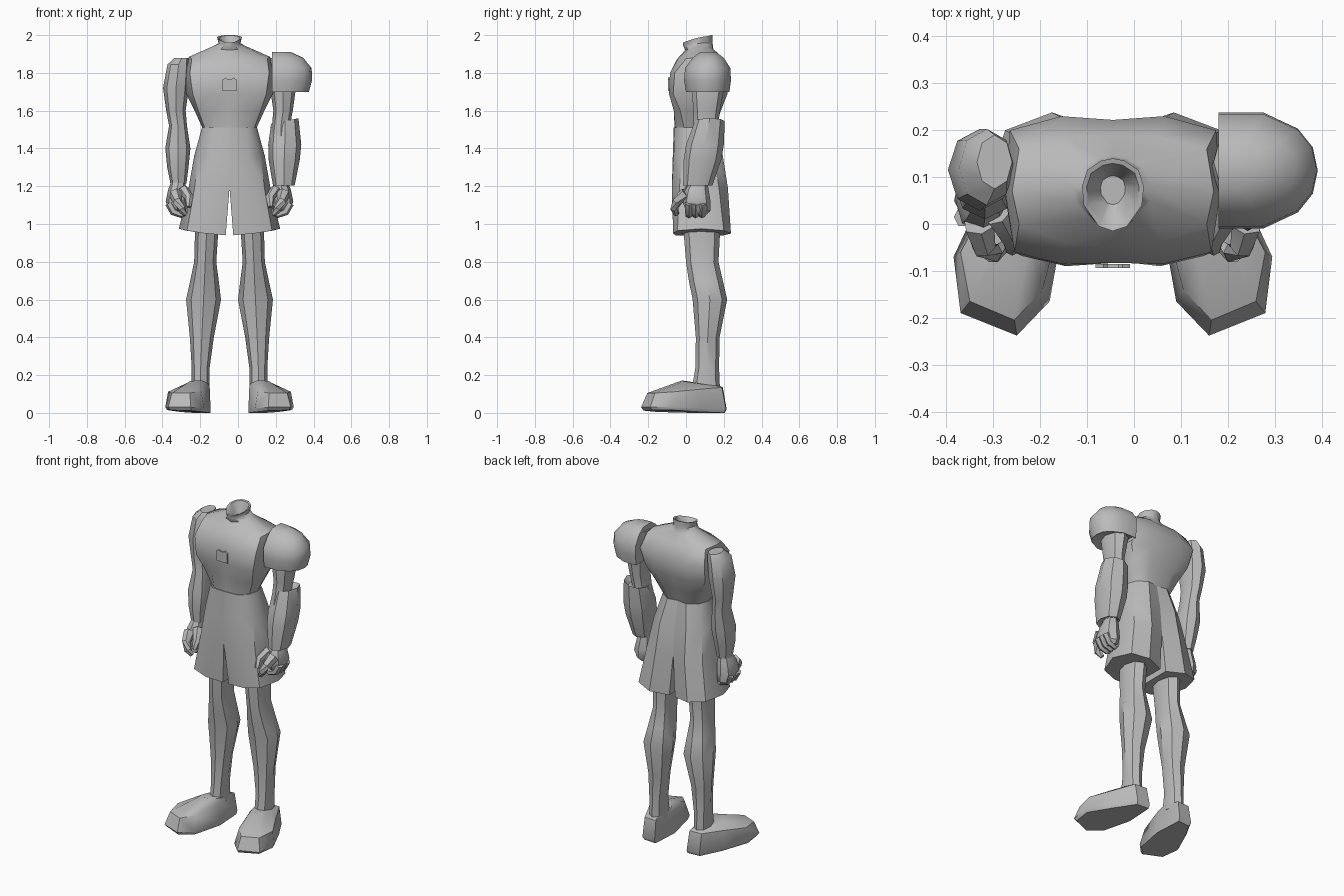
import bpy, bmesh, math
from mathutils import Vector

CX = -0.045  # body centre line

grey = bpy.data.materials.new("plain grey")
grey.diffuse_color = (0.5, 0.5, 0.5, 1)


def loft(name, rings, side=1, angle=40):
    """Skin closed rings of (u, y, z) points; u is measured from the body centre."""
    bm = bmesh.new()
    rows = [[bm.verts.new((CX + side * u, y, z)) for u, y, z in r] for r in rings]
    n = len(rows[0])
    for a, b in zip(rows, rows[1:]):
        for i in range(n):
            j = (i + 1) % n
            bm.faces.new((a[i], a[j], b[j], b[i]))
    bm.faces.new(rows[0])
    bm.faces.new(rows[-1])
    bmesh.ops.recalc_face_normals(bm, faces=bm.faces)
    me = bpy.data.meshes.new(name)
    bm.to_mesh(me)
    bm.free()
    ob = bpy.data.objects.new(name, me)
    bpy.context.collection.objects.link(ob)
    me.materials.append(grey)
    bpy.ops.object.select_all(action='DESELECT')
    ob.select_set(True)
    bpy.context.view_layer.objects.active = ob
    bpy.ops.object.shade_smooth_by_angle(angle=math.radians(angle))
    return ob


def oval(z, u0, u1, y0, y1, tilt=0.0, n=8):
    """Ring filling a box in u and y; tilt raises the outer side."""
    pts = []
    for i in range(n):
        a = 2 * math.pi * i / n
        c, s = math.cos(a), math.sin(a)
        pts.append(((u0 + u1) / 2 + c * (u1 - u0) / 2,
                    (y0 + y1) / 2 + s * (y1 - y0) / 2, z + tilt * c))
    return pts


def sym(half):
    """Mirror a half section running from front centre to back centre."""
    return half + [(-u, y, z) for u, y, z in half[-2:0:-1]]


def level(z, pts):
    return [(u, y, z) for u, y in pts]


def tube(name, path, radii, side):
    rings = []
    for i, p in enumerate(path):
        d = Vector(path[min(i + 1, len(path) - 1)]) - Vector(path[max(i - 1, 0)])
        q = d.to_track_quat('Z', 'X')
        rings.append([tuple(Vector(p) + q @ Vector((radii[i] * math.cos(k * math.pi / 3),
                                                    radii[i] * math.sin(k * math.pi / 3), 0)))
                      for k in range(6)])
    return loft(name, rings, side)


# Torso with open hollow neck
neck = [(0, -0.015, 1.96), (0.03, -0.005, 1.965), (0.062, 0.04, 1.98), (0.066, 0.08, 1.99),
        (0.055, 0.115, 1.995), (0.025, 0.135, 2.0), (0, 0.14, 2.0)]
torso = [
    level(1.505, [(0, -0.06), (0.08, -0.055), (0.13, -0.01), (0.142, 0.05), (0.12, 0.11), (0.06, 0.15), (0, 0.14)]),
    level(1.60, [(0, -0.062), (0.09, -0.065), (0.165, -0.03), (0.185, 0.06), (0.16, 0.14), (0.08, 0.185), (0, 0.17)]),
    level(1.69, [(0, -0.078), (0.1, -0.09), (0.195, -0.068), (0.23, 0.06), (0.205, 0.17), (0.11, 0.22), (0, 0.205)]),
    level(1.80, [(0, -0.083), (0.11, -0.085), (0.21, -0.06), (0.23, 0.07), (0.22, 0.2), (0.11, 0.23), (0, 0.222)]),
    [(0, -0.05, 1.87), (0.1, -0.04, 1.88), (0.2, 0.0, 1.875), (0.215, 0.07, 1.885),
     (0.2, 0.16, 1.885), (0.1, 0.185, 1.89), (0, 0.19, 1.88)],
    [(0, -0.005, 1.92), (0.045, 0.01, 1.925), (0.08, 0.05, 1.94), (0.085, 0.08, 1.942),
     (0.065, 0.12, 1.94), (0.03, 0.14, 1.93), (0, 0.145, 1.925)],
    [(u * 0.88, y, 1.945 + (z - 1.96) * 0.4) for u, y, z in neck],
    neck,
    [(u * 0.85, 0.07 + (y - 0.07) * 0.85, z - 0.003) for u, y, z in neck],
    [(u * 0.4, 0.075 + (y - 0.07) * 0.4, 1.925) for u, y, z in neck],
]
loft("torso", [sym(r) for r in torso])

# Chest badge plate
loft("chest_badge", [[(u, y, z) for u, z in
                      ((-0.037, 1.705), (0.037, 1.705), (0.037, 1.765), (0.02, 1.775),
                       (0.012, 1.768), (-0.012, 1.768), (-0.02, 1.775), (-0.037, 1.765))]
                     for y in (-0.094, -0.085)])

for s, tag in ((-1, "right"), (1, "left")):
    # Shorts leg with flat inner side along the centre
    loft("shorts_" + tag, [
        level(1.51, [(0, -0.065), (0.09, -0.06), (0.135, -0.01), (0.146, 0.05), (0.125, 0.115), (0.065, 0.155), (0, 0.145)]),
        level(1.36, [(0, -0.07), (0.1, -0.065), (0.165, -0.02), (0.187, 0.06), (0.165, 0.145), (0.09, 0.195), (0, 0.175)]),
        level(1.19, [(0, -0.075), (0.11, -0.075), (0.185, -0.035), (0.217, 0.07), (0.19, 0.175), (0.1, 0.222), (0, 0.19)]),
        [(0.02, -0.055, 0.94), (0.13, -0.068, 0.95), (0.225, -0.045, 0.965), (0.268, 0.08, 0.975),
         (0.23, 0.2, 0.965), (0.13, 0.238, 0.95), (0.02, 0.2, 0.94)],
    ], s)
    # Leg
    loft("leg_" + tag, [
        oval(1.05, 0.055, 0.185, -0.015, 0.18), oval(0.95, 0.06, 0.183, -0.012, 0.18),
        oval(0.80, 0.07, 0.187, 0.0, 0.172), oval(0.70, 0.057, 0.208, 0.015, 0.195),
        oval(0.60, 0.045, 0.23, 0.035, 0.218), oval(0.40, 0.083, 0.21, 0.052, 0.178),
        oval(0.24, 0.105, 0.2, 0.05, 0.175), oval(0.12, 0.105, 0.2, 0.03, 0.18)], s)
    # Splayed foot
    loft("foot_" + tag, [
        [(0.205, -0.225, 0.012), (0.315, -0.18, 0.015), (0.33, -0.07, 0.015), (0.26, 0.08, 0.005),
         (0.19, 0.2, 0), (0.11, 0.205, 0), (0.1, 0.03, 0), (0.14, -0.155, 0.005)],
        [(0.205, -0.238, 0.03), (0.325, -0.19, 0.03), (0.34, -0.07, 0.03), (0.27, 0.08, 0.025),
         (0.195, 0.212, 0.02), (0.11, 0.215, 0.02), (0.1, 0.03, 0.02), (0.135, -0.165, 0.025)],
        [(0.21, -0.205, 0.105), (0.305, -0.165, 0.105), (0.325, -0.06, 0.112), (0.255, 0.07, 0.125),
         (0.195, 0.19, 0.135), (0.115, 0.195, 0.135), (0.105, 0.03, 0.14), (0.15, -0.14, 0.115)],
        [(0.175, -0.02, 0.172), (0.21, -0.01, 0.167), (0.22, 0.03, 0.16), (0.21, 0.09, 0.152),
         (0.19, 0.175, 0.142), (0.12, 0.18, 0.142), (0.11, 0.06, 0.155), (0.14, -0.01, 0.17)],
    ], s)
    # Arm
    loft("arm_" + tag, [
        oval(1.88, 0.215, 0.29, 0.075, 0.19), oval(1.845, 0.21, 0.328, 0.04, 0.203),
        oval(1.72, 0.215, 0.352, 0.028, 0.203), oval(1.60, 0.232, 0.335, 0.04, 0.18),
        oval(1.52, 0.225, 0.32, 0.04, 0.17), oval(1.40, 0.207, 0.34, 0.01, 0.165),
        oval(1.30, 0.217, 0.33, 0.01, 0.14), oval(1.215, 0.228, 0.313, 0.02, 0.12)], s)
    # Palm
    loft("hand_" + tag, [
        oval(1.235, 0.24, 0.305, 0.03, 0.11), oval(1.18, 0.225, 0.325, -0.005, 0.12),
        oval(1.12, 0.225, 0.338, -0.02, 0.13), oval(1.07, 0.235, 0.32, 0.0, 0.13),
        oval(1.05, 0.25, 0.295, 0.02, 0.11)], s)
    # Curled fingers and thumb
    tube("index_finger_" + tag, [(0.285, 0.0, 1.16), (0.275, -0.05, 1.12), (0.255, -0.062, 1.08), (0.235, -0.05, 1.05)],
         [0.035, 0.026, 0.022, 0.014], s)
    for k in range(3):
        y = 0.015 + 0.035 * k
        tube(f"finger_{k + 1}_{tag}", [(0.32, y, 1.11), (0.295, y, 1.065), (0.255, y, 1.05), (0.22, y, 1.07)],
             [0.022, 0.022, 0.019, 0.014], s)
    tube("thumb_" + tag, [(0.245, 0.02, 1.18), (0.215, -0.03, 1.14), (0.215, -0.055, 1.09)],
         [0.03, 0.024, 0.014], s)

# Forearm guard on one arm
loft("forearm_guard", [
    oval(1.525, 0.245, 0.34, 0.065, 0.185), oval(1.545, 0.22, 0.365, 0.047, 0.205, 0.015),
    oval(1.42, 0.205, 0.38, 0.0, 0.2), oval(1.34, 0.207, 0.372, -0.012, 0.187),
    oval(1.205, 0.23, 0.345, -0.015, 0.14), oval(1.22, 0.25, 0.32, 0.01, 0.12)])

# Shoulder guard: half dome swept outward from a flat inner wall
def dome(z, u1, y0, y1):
    m, h = (y0 + y1) / 2, (y1 - y0) / 2
    w = u1 - 0.225
    return [(0.225 + w * f, m + h * g, z) for f, g in
            ((0, -1), (0.45, -1), (0.8, -0.72), (0.95, -0.4), (1, 0), (0.95, 0.4), (0.8, 0.72), (0.45, 1), (0, 1))]


loft("shoulder_guard", [
    dome(1.72, 0.38, 0.03, 0.2), dome(1.70, 0.42, 0.0, 0.23), dome(1.76, 0.437, -0.01, 0.238),
    dome(1.825, 0.435, -0.005, 0.235), dome(1.88, 0.39, 0.035, 0.2), dome(1.91, 0.325, 0.075, 0.16)])
